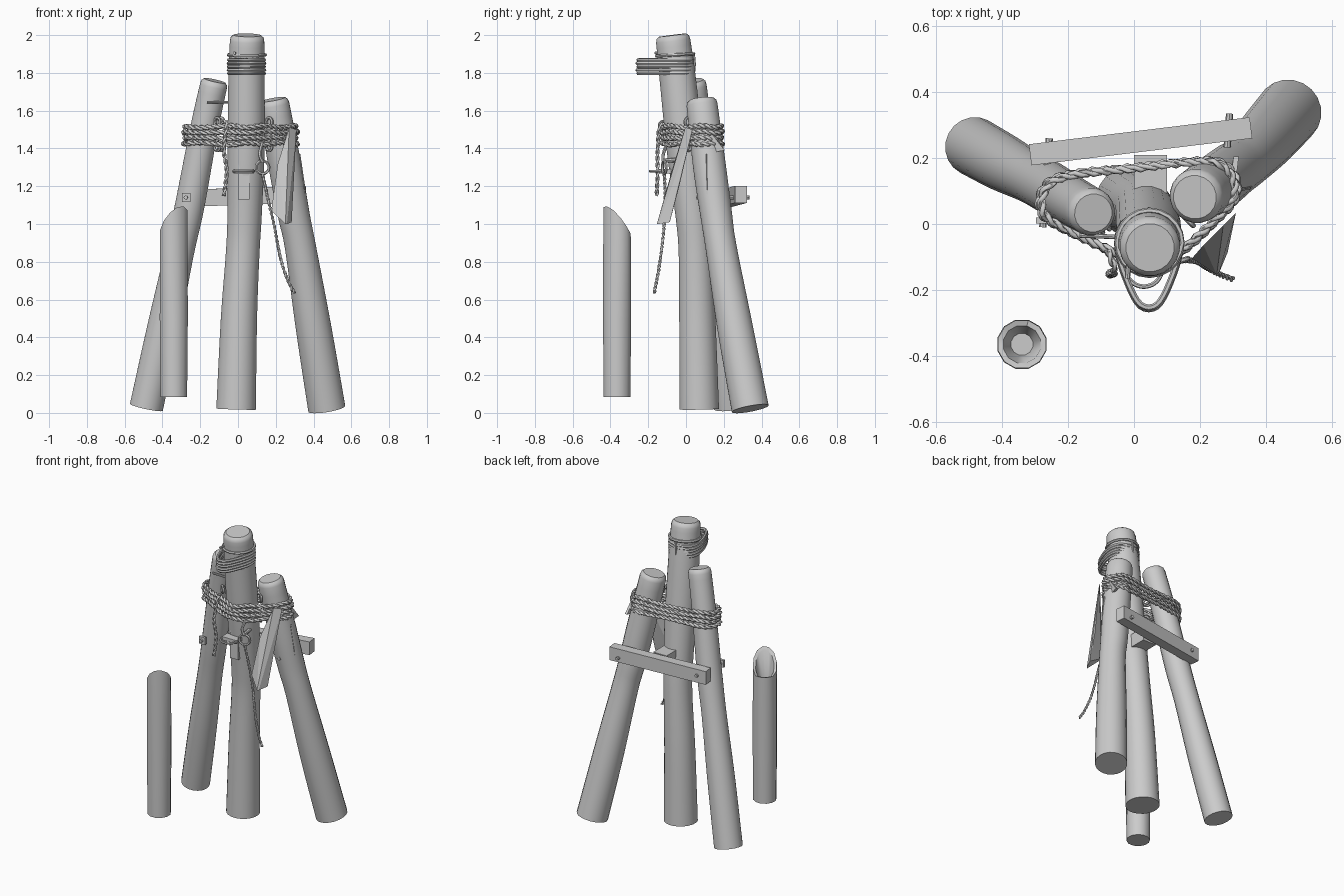
import bpy, bmesh, math
from mathutils import Vector as V

if "Cube" in bpy.data.objects:
    bpy.data.objects.remove(bpy.data.objects["Cube"])

grey = bpy.data.materials.new("grey wood")
grey.diffuse_color = (0.6, 0.6, 0.6, 1)
grey.use_nodes = True
grey.node_tree.nodes["Principled BSDF"].inputs["Base Color"].default_value = grey.diffuse_color


def finish(name, bm, angle=40):
    bmesh.ops.recalc_face_normals(bm, faces=bm.faces)
    me = bpy.data.meshes.new(name)
    bm.to_mesh(me)
    bm.free()
    ob = bpy.data.objects.new(name, me)
    bpy.context.collection.objects.link(ob)
    me.materials.append(grey)
    bpy.ops.object.select_all(action='DESELECT')
    bpy.context.view_layer.objects.active = ob
    ob.select_set(True)
    bpy.ops.object.shade_smooth_by_angle(angle=math.radians(angle))
    return ob


def sweep(bm, pts, radii, sides, closed=False):
    """Round tube along points, with one radius per point."""
    pts = [V(p) for p in pts]
    n, rings, side = len(pts), [], None
    for i, p in enumerate(pts):
        a = pts[(i - 1) % n] if closed or i else p
        b = pts[(i + 1) % n] if closed or i < n - 1 else p
        t = (b - a).normalized()
        if side is None:
            side = t.orthogonal()
        side = (side - t * side.dot(t)).normalized()
        up = t.cross(side)
        rings.append([bm.verts.new(p + radii[i] * (math.cos(w) * side + math.sin(w) * up))
                      for w in (math.tau * k / sides for k in range(sides))])
    for r, s in zip(rings, rings[1:] + rings[:1] if closed else rings[1:]):
        for k in range(sides):
            bm.faces.new((r[k], r[k - 1], s[k - 1], s[k]))
    if not closed:
        bm.faces.new(rings[0])
        bm.faces.new(rings[-1])


def spline(pts, steps, closed=False):
    """Smooth path through the points (works on any tuple length)."""
    n, out = len(pts), []
    get = lambda i: V(pts[i % n] if closed else pts[max(0, min(n - 1, i))])
    for i in range(n if closed else n - 1):
        a, b, c, d = (get(i + k) for k in (-1, 0, 1, 2))
        for s in range(steps):
            t = s / steps
            out.append(0.5 * (2 * b + (c - a) * t + (2 * a - 5 * b + 4 * c - d) * t * t
                              + (3 * b - a - 3 * c + d) * t ** 3))
    return out if closed else out + [get(n - 1)]


def log(name, stations):
    """Pole from (x, y, z, radius) stations, with a rounded top."""
    p = spline(stations, 4)
    axis = (p[-1].xyz - p[-2].xyz).normalized()
    pts, rad = [q.xyz for q in p], [q.w for q in p]
    for up, f in ((0.018, 0.95), (0.03, 0.8)):
        pts.append(p[-1].xyz + axis * up)
        rad.append(p[-1].w * f)
    bm = bmesh.new()
    sweep(bm, pts, rad, 20)
    finish(name, bm)


def rope(name, path, r=0.012, pitch=0.07, closed=False):
    """Two strands twisted about a path."""
    bm = bmesh.new()
    dist, strands = 0, ([], [])
    for i, p in enumerate(path):
        t = (path[min(i + 1, len(path) - 1)] - path[max(i - 1, 0)]).normalized()
        dist += (p - path[i - 1]).length if i else 0
        u = t.cross(V((0.3, 0.2, 1))).normalized()
        w = t.cross(u)
        for k in (0, 1):
            a = math.tau * dist / pitch + k * math.pi
            strands[k].append(p + 0.5 * r * (math.cos(a) * u + math.sin(a) * w))
    for s in strands:
        sweep(bm, s, [r * 0.58] * len(s), 6)
    finish(name, bm, 60)


def tube(name, pts, r, sides=8, closed=False):
    bm = bmesh.new()
    sweep(bm, pts, [r] * len(pts), sides, closed)
    return finish(name, bm)


def ring(name, c, u, w, rad, r, turn=1.0):
    n = 20
    pts = [V(c) + rad * (math.cos(a) * V(u) + math.sin(a) * V(w))
           for a in (math.tau * turn * k / n for k in range(n if turn == 1 else n + 1))]
    tube(name, pts, r, 6, turn == 1)


def hull(name, pts):
    bm = bmesh.new()
    bmesh.ops.convex_hull(bm, input=[bm.verts.new(p) for p in pts])
    return finish(name, bm, 20)


def box(name, lo, hi):
    return hull(name, [(x, y, z) for x in (lo[0], hi[0])
                       for y in (lo[1], hi[1]) for z in (lo[2], hi[2])])


# Three leaning logs
log("centre_log", [(-0.01, 0.07, 0.02, .106), (0.005, .06, .5, .097), (.025, .05, .85, .09),
                   (.035, .035, 1.05, .092), (.043, -.005, 1.4, .099), (.045, -.045, 1.78, .097),
                   (.048, -.068, 1.97, .092)])
log("left_log", [(-.485, .235, .03, .09), (-.395, .185, .45, .087), (-.31, .14, .85, .078),
                 (-.255, .11, 1.1, .079), (-.18, .065, 1.5, .075), (-.13, .037, 1.73, .073)])
log("right_log", [(.47, .34, .022, .1), (.4, .26, .45, .095), (.33, .185, .88, .083),
                  (.295, .16, 1.05, .085), (.25, .125, 1.3, .088), (.19, .085, 1.63, .083)])

# Short separate post with a slanted hollow top
bm = bmesh.new()
N, C = 12, V((-.34, -.365, 0))
rows = []
for rad, base, slant in ((.073, .085, 0), (.077, .5, 0), (.075, 1.0, .095),
                         (.058, .99, .085), (.034, .88, 0)):
    row = []
    for k in range(N):
        a = math.tau * (k + .5) / N
        lift = math.cos(a + math.radians(55))
        lift = max(-.55, lift)
        row.append(bm.verts.new(C + V((rad * math.cos(a), rad * math.sin(a), base + slant * lift))))
    rows.append(row)
for r, s in zip(rows, rows[1:]):
    for k in range(N):
        bm.faces.new((r[k], r[k - 1], s[k - 1], s[k]))
bm.faces.new(rows[0])
bm.faces.new(rows[-1])
finish("short_post", bm)

# Cross beam at the back, with bolts through the logs
end = [(-.315, .21, 1.135), (.355, .292, 1.157)]
hull("cross_beam", [V(e) + V((-.004 * s, .032 * s, h)) for e in end
                    for s in (-1, 1) for h in (-.045, .045)])
for x, y, front in ((-.257, .25, -.01), (.29, .325, .055)):
    z = 1.14
    tube("bolt", [(x - .02, front, z), (x, y + .01, z)], .011)
    box("bolt_plate", (x - .04, front + .012, z - .024), (x + .005, front + .03, z + .024))
box("back_block", (0, .03, 1.1), (.1, .21, 1.19))
box("front_plate", (0, -.085, 1.13), (.06, 0, 1.4))

# Half-ring hook on the front plate
ring("hook", (.03, -.135, 1.28), (1, 0, 0), (0, -1, 0), .055, .007, .5)
box("hook_bar", (-.025, -.14, 1.267), (.085, -.08, 1.29))

# Main lashing around all three logs
loop = [(-.275, .03), (-.275, .1), (-.21, .145), (0, .17), (.22, .19), (.295, .155), (.305, .08),
        (.235, .0), (.14, -.085), (.05, -.125), (-.05, -.09), (-.2, -.02)]
for i in range(4):
    z = 1.425 + i * .03
    g = 1 + .012 * (-1) ** i
    pts = [(x * g, y * g, z + .006 * math.sin(3 * k + i)) for k, (x, y) in enumerate(loop)]
    path = spline(pts, 11, True)
    rope("lashing", path + [path[0]], .014)
rope("lashing_tail", spline([(-.08, -.08, 1.54), (-.06, -.135, 1.53), (-.075, -.15, 1.4),
                             (-.06, -.15, 1.28), (-.075, -.155, 1.15)], 14), .011)

# Loose coil hung on the top of the centre log
coil = [(.045, .035), (-.035, 0), (-.05, -.08), (-.02, -.18), (.02, -.25), (.07, -.25),
        (.11, -.18), (.14, -.08), (.125, 0)]
for i in range(5):
    g = .98 + .02 * (i % 2)
    tube("hanging_coil", spline([(.045 + (x - .045) * g, y * g, 1.797 + .018 * i) for x, y in coil],
                                4, True), .0095, 6, True)
ring("top_band", (.047, -.057, 1.895), (1, 0, 0), (0, 1, 0.06), .098, .009)
tube("coil_tail", spline([(.05, .04, 1.9), (.045, .045, 1.84), (.05, .035, 1.75)], 5), .007, 6)
tube("top_peg", [(-.015, -.1, 1.905), (-.02, -.165, 1.905)], .008)

# Ring fitting with a hanging rope on the right of the centre log
ring("ring_fitting", (.13, -.115, 1.3), (1, .3, 0), (0, 0, 1), .034, .008)
tube("ring_shank", [(.12, -.04, 1.34), (.128, -.12, 1.335)], .012)
tube("ring_strap", spline([(.13, -.1, 1.43), (.115, -.12, 1.37), (.13, -.12, 1.33)], 5), .009, 6)
rope("hanging_rope", spline([(.13, -.115, 1.265), (.155, -.11, 1.15), (.19, -.115, 1.0),
                             (.225, -.135, .82), (.265, -.155, .7), (.3, -.168, .635)], 14), .009, .05)

# Flat blade tied to the right log, and a small flap behind it
blade = [(.275, .0, 1.51), (.215, -.06, 1.32), (.18, -.1, 1.07), (.255, -.15, 1.0),
         (.28, -.09, 1.01), (.28, -.04, 1.2), (.305, .03, 1.5)]
hull("blade", [V(p) + V((.7, .7, 0)) * s for p in blade for s in (-.006, .006)])
hull("flap", [V(p) + V((s, 0, 0)) for p in ((.29, .08, 1.52), (.3, .12, 1.5), (.31, .205, 1.39),
                                            (.3, .15, 1.38)) for s in (-.008, .008)])
tube("thin_cord", [(.325, .105, 1.37), (.35, .11, 1.2), (.355, .12, 1.08)], .005, 5)

# Small pegs and eyelets near the lashing
tube("left_peg", [(-.165, -.035, 1.645), (-.03, -.04, 1.645)], .007)
for x, y in ((-.09, .0), (.165, .01), (-.11, -.01)):
    for z in (1.54, 1.41):
        ring("eyelet", (x, y, z), (.7, -.7, 0), (0, 0, 1), .022, .008)
